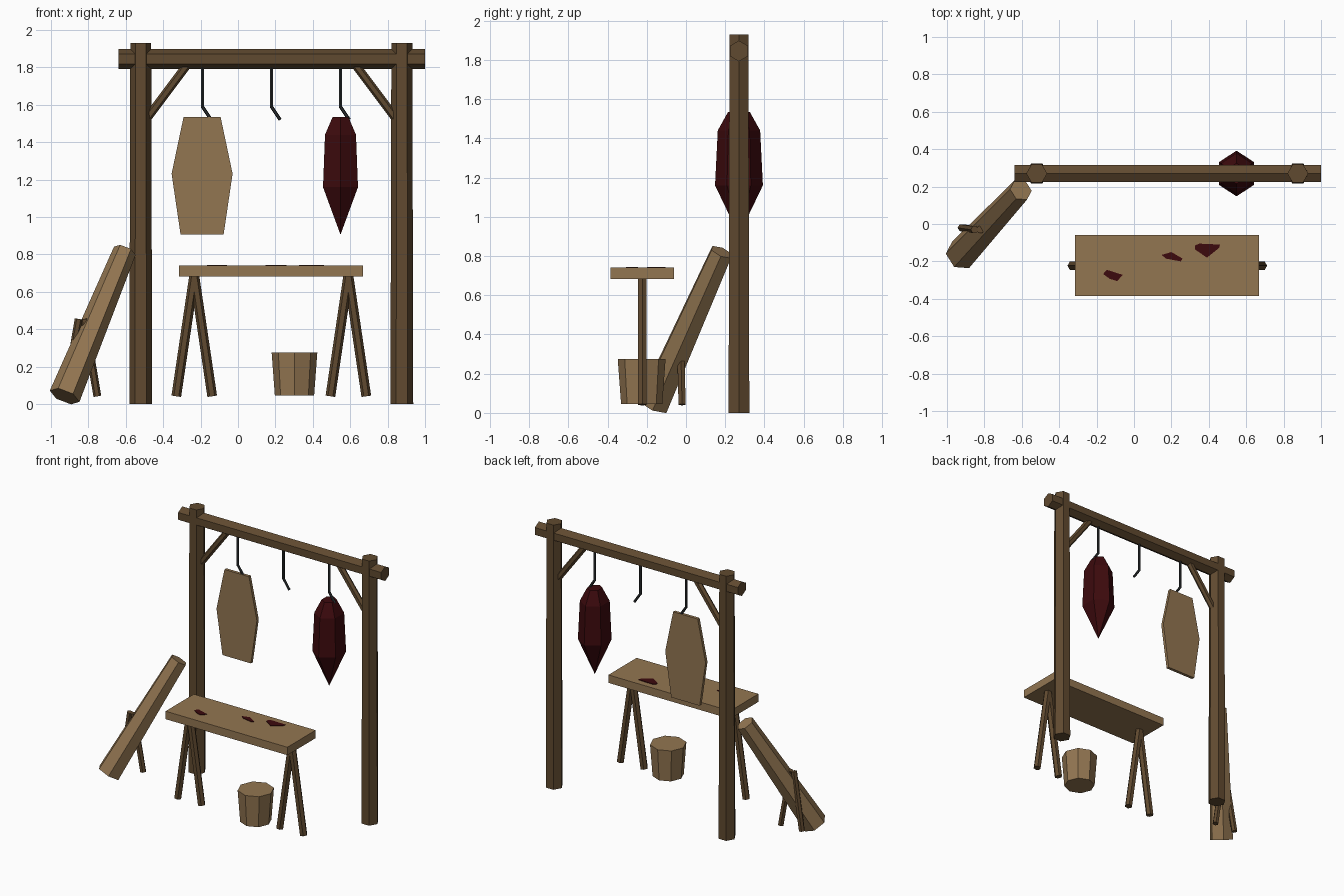
import bpy, bmesh, math
from mathutils import Vector, Matrix

if "Cube" in bpy.data.objects:
    bpy.data.objects.remove(bpy.data.objects["Cube"])


def material(name, rgb):
    m = bpy.data.materials.new(name)
    m.diffuse_color = (*rgb, 1)
    m.use_nodes = True
    m.node_tree.nodes["Principled BSDF"].inputs["Base Color"].default_value = m.diffuse_color
    return m


DARK = material("dark wood", (0.118, 0.068, 0.029))
TAN = material("pale wood", (0.29, 0.18, 0.083))
RED = material("raw meat", (0.046, 0.003, 0.004))
IRON = material("iron", (0.028, 0.032, 0.034))


def finish(bm, name, mat):
    bmesh.ops.recalc_face_normals(bm, faces=bm.faces)
    me = bpy.data.meshes.new(name)
    bm.to_mesh(me)
    bm.free()
    me.materials.append(mat)
    ob = bpy.data.objects.new(name, me)
    bpy.context.collection.objects.link(ob)
    return ob


def rod(name, a, b, r1, r2, mat, sides=6):
    """Tapered bar from a to b with a corner pointing along y."""
    a, b = Vector(a), Vector(b)
    d = b - a
    turn = Vector((0, 0, 1)).rotation_difference(d).to_matrix().to_4x4()
    bm = bmesh.new()
    bmesh.ops.create_cone(bm, cap_ends=True, segments=sides, radius1=r1, radius2=r2, depth=d.length,
                          matrix=Matrix.Translation((a + b) / 2) @ turn @ Matrix.Rotation(math.pi / 2, 4, 'Z'))
    return finish(bm, name, mat)


def plate(name, pts, offset, mat):
    """Flat outline pushed out along offset."""
    bm = bmesh.new()
    f = bm.faces.new([bm.verts.new(p) for p in pts])
    ext = bmesh.ops.extrude_face_region(bm, geom=[f], use_keep_orig=True)
    bmesh.ops.translate(bm, vec=offset, verts=[v for v in ext["geom"] if isinstance(v, bmesh.types.BMVert)])
    return finish(bm, name, mat)


MID, Y = 0.178, 0.27      # middle of the rack in x, its depth in y

# rack: posts, braces and cross beam
for side, s in (("left", -1), ("right", 1)):
    x = MID + s * 0.698
    rod(side + "_post", (x, Y, 0), (x, Y, 1.93), 0.061, 0.056, DARK)
    rod(side + "_brace", (MID + s * 0.678, Y, 1.51), (MID + s * 0.438, Y, 1.83), 0.023, 0.023, DARK)
rod("cross_beam", (-0.64, Y, 1.845), (1.0, Y, 1.845), 0.053, 0.053, DARK)

# hooks
for name, x in (("left", -0.19), ("middle", 0.179), ("right", 0.548)):
    rod(name + "_hook_shank", (x, Y, 1.82), (x, Y, 1.585), 0.009, 0.009, IRON)
    rod(name + "_hook_tip", (x, Y, 1.59), (x + 0.047, Y, 1.52), 0.009, 0.009, IRON)

# stretched hide
hide = [(-0.099, 1.535), (0.099, 1.535), (0.163, 1.232), (0.115, 0.906), (-0.115, 0.906), (-0.163, 1.232)]
plate("hanging_hide", [(-0.192 + x, Y - 0.011, z) for x, z in hide], (0, 0.022, 0), TAN)

# hanging carcass: six-sided rings closing to a point
bm = bmesh.new()
rings = []
for r, z in ((0.055, 1.535), (0.108, 1.44), (0.122, 1.16)):
    rings.append([bm.verts.new((0.548 + 0.885 * r * math.sin(k * math.pi / 3), Y + r * math.cos(k * math.pi / 3), z))
                  for k in range(6)])
tip = bm.verts.new((0.548, Y, 0.906))
bm.faces.new(rings[0])
for k in range(6):
    n = (k + 1) % 6
    for up, low in zip(rings, rings[1:]):
        bm.faces.new((up[k], up[n], low[n], low[k]))
    bm.faces.new((rings[-1][k], rings[-1][n], tip))
finish(bm, "hanging_carcass", RED)

# work table with two trestles
top = [(-0.315, -0.386), (0.669, -0.386), (0.669, -0.06), (-0.315, -0.06)]
plate("table_top", [(x, y, 0.682) for x, y in top], (0, 0, 0.058), TAN)
for side, s in (("left", -1), ("right", 1)):
    for foot, t in (("outer", 1), ("inner", -1)):
        x = MID + s * 0.412
        rod(f"{side}_{foot}_table_leg", (x + s * t * 0.096, -0.223, 0.042), (x, -0.223, 0.69), 0.026, 0.026, DARK)

# stains on the table
stains = [
    [(-0.165, -0.267), (-0.145, -0.245), (-0.06, -0.272), (-0.09, -0.305), (-0.13, -0.293)],
    [(0.148, -0.165), (0.2, -0.15), (0.26, -0.185), (0.25, -0.2), (0.17, -0.185)],
    [(0.325, -0.115), (0.35, -0.105), (0.46, -0.11), (0.455, -0.128), (0.39, -0.18), (0.325, -0.135)],
]
for i, pts in enumerate(stains):
    plate(f"table_stain_{i + 1}", [(x, y, 0.738) for x, y in pts], (0, 0, 0.006), RED)

# bucket
rod("bucket", (0.302, -0.226, 0.045), (0.302, -0.226, 0.275), 0.105, 0.122, TAN, 8)

# leaning log and its prop legs
rod("leaning_log", (-0.927, -0.165, 0.042), (-0.605, 0.182, 0.82), 0.085, 0.062, TAN)
for side, s in (("left", -1), ("right", 1)):
    rod(side + "_log_prop", (-0.837 + s * 0.085, -0.02, 0.042), (-0.837 + s * 0.015, -0.03, 0.455), 0.021, 0.021, DARK)
